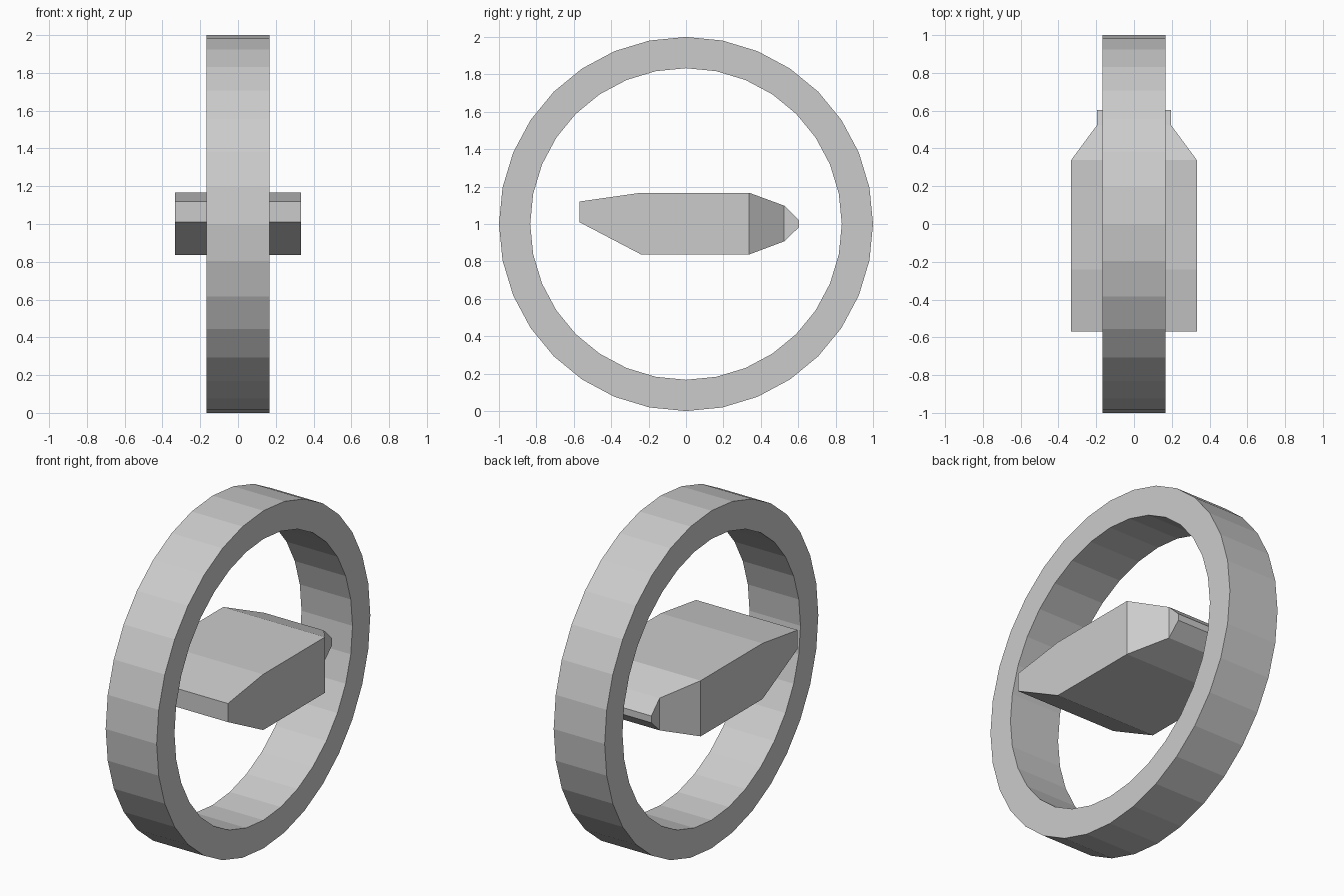
import bpy, bmesh
from math import sin, cos, pi

if "Cube" in bpy.data.objects:
    bpy.data.objects.remove(bpy.data.objects["Cube"])


def loft(name, sections, closed=False):
    """Bridge equal-length loops of points; cap the ends unless closed."""
    bm = bmesh.new()
    loops = [[bm.verts.new(p) for p in s] for s in sections]
    pairs = list(zip(loops, loops[1:]))
    if closed:
        pairs.append((loops[-1], loops[0]))
    else:
        bm.faces.new(loops[0])
        bm.faces.new(loops[-1])
    for a, b in pairs:
        for i in range(len(a)):
            j = (i + 1) % len(a)
            bm.faces.new((a[i], a[j], b[j], b[i]))
    bmesh.ops.recalc_face_normals(bm, faces=bm.faces)
    mesh = bpy.data.meshes.new(name)
    bm.to_mesh(mesh)
    bm.free()
    obj = bpy.data.objects.new(name, mesh)
    bpy.context.collection.objects.link(obj)
    return obj


# Outer ring: rectangular section swept round the x axis in 32 steps
SIDES, HALF_W, R_OUT, R_IN = 32, 0.167, 1.0, 0.833
ring_section = [(-HALF_W, R_IN), (HALF_W, R_IN), (HALF_W, R_OUT), (-HALF_W, R_OUT)]
angles = [2 * pi * i / SIDES for i in range(SIDES)]
loft("outer_ring",
     [[(x, r * sin(a), 1 + r * cos(a)) for x, r in ring_section] for a in angles],
     closed=True)

# Central pod: rectangular sections along y (y, half width, bottom, top)
pod = [(-0.57, 0.333, 1.01, 1.12),
       (-0.24, 0.333, 0.837, 1.167),
       (0.338, 0.333, 0.837, 1.167),
       (0.525, 0.195, 0.907, 1.098),
       (0.603, 0.195, 0.982, 1.022)]
loft("central_pod",
     [[(-w, y, lo), (w, y, lo), (w, y, hi), (-w, y, hi)] for y, w, lo, hi in pod])
